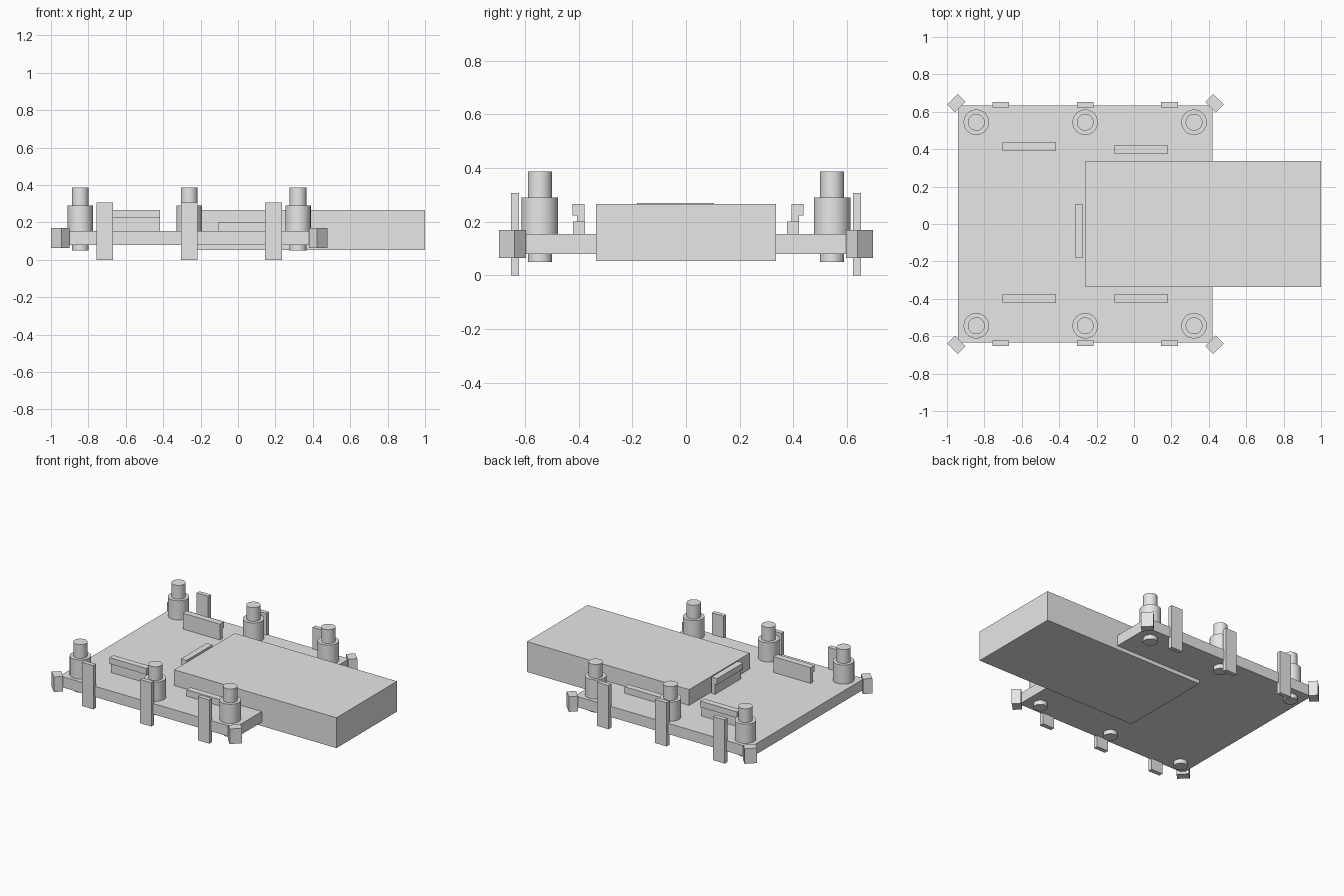
import bpy, bmesh, math

if "Cube" in bpy.data.objects:
    bpy.data.objects.remove(bpy.data.objects["Cube"])

grey = bpy.data.materials.new("light_grey")
grey.diffuse_color = (0.8, 0.8, 0.8, 1)
grey.use_nodes = True
grey.node_tree.nodes["Principled BSDF"].inputs["Base Color"].default_value = grey.diffuse_color


def finish(name, bm):
    bmesh.ops.recalc_face_normals(bm, faces=bm.faces)
    me = bpy.data.meshes.new(name)
    bm.to_mesh(me)
    bm.free()
    me.materials.append(grey)
    ob = bpy.data.objects.new(name, me)
    bpy.context.collection.objects.link(ob)
    return ob


def box(name, x0, x1, y0, y1, z0, z1):
    bm = bmesh.new()
    bmesh.ops.create_cube(bm, size=1)
    for v in bm.verts:
        v.co = ((x0 + x1) / 2 + v.co.x * (x1 - x0),
                (y0 + y1) / 2 + v.co.y * (y1 - y0),
                (z0 + z1) / 2 + v.co.z * (z1 - z0))
    return finish(name, bm)


def lathe(name, x, y, profile, n=48):
    """Closed stepped post from (radius, height) pairs."""
    bm = bmesh.new()
    rings = [[bm.verts.new((x + r * math.cos(2 * math.pi * i / n),
                            y + r * math.sin(2 * math.pi * i / n), z)) for i in range(n)]
             for r, z in profile]
    bm.faces.new(rings[0])
    bm.faces.new(rings[-1])
    for a, b in zip(rings, rings[1:]):
        for i in range(n):
            j = (i + 1) % n
            f = bm.faces.new((a[i], a[j], b[j], b[i]))
            f.smooth = True
    bm.edges.ensure_lookup_table()
    for e in bm.edges:   # keep the steps crisp
        if abs(e.verts[0].co.z - e.verts[1].co.z) < 1e-6:
            e.smooth = False
    return finish(name, bm)


def clip(name, length, z0, z1, lip=0.043):
    """Upright strip along x with a lip hooking towards +y."""
    prof = [(-0.022, z0), (0.006, z0), (0.006, z1 - lip), (0.022, z1 - lip),
            (0.022, z1), (-0.022, z1)]
    bm = bmesh.new()
    ends = [[bm.verts.new((s * length / 2, y, z)) for y, z in prof] for s in (-1, 1)]
    for e in ends:
        bm.faces.new(e)
    for i in range(6):
        j = (i + 1) % 6
        bm.faces.new((ends[0][i], ends[0][j], ends[1][j], ends[1][i]))
    return finish(name, bm)


# main plate and projecting block
box("base_plate", -0.94, 0.42, -0.634, 0.634, 0.08, 0.155)
box("projecting_block", -0.26, 1.0, -0.336, 0.336, 0.053, 0.266)

for s, side in ((-1, "front"), (1, "back")):
    # stepped posts passing through the plate
    for i, x in enumerate((-0.843, -0.261, 0.321)):
        lathe(f"{side}_post_{i + 1}", x, s * 0.544,
              [(0.045, 0.05), (0.045, 0.155), (0.068, 0.155), (0.068, 0.29),
               (0.045, 0.29), (0.045, 0.387)])
    # upright slats on the plate edges
    for i, x in enumerate((-0.712, -0.261, 0.189)):
        box(f"{side}_slat_{i + 1}", x - 0.045, x + 0.045,
            s * 0.637 - 0.015, s * 0.637 + 0.015, 0.0, 0.307)
    # tall hooked strip and low strip
    c = clip(f"{side}_tall_clip", 0.288, 0.15, 0.266)
    c.location = (-0.56, 0.415 if s > 0 else -0.4, 0)
    c.rotation_euler.z = 0 if s > 0 else math.pi
    box(f"{side}_low_clip", -0.107, 0.182, s * 0.399 - 0.022, s * 0.399 + 0.022, 0.15, 0.2)
    # diagonal corner bumpers
    for x, sx, end in ((-0.95, -1, "left"), (0.43, 1, "right")):
        b = box(f"{side}_{end}_bumper", -0.03, 0.03, -0.04, 0.04, 0.064, 0.17)
        b.location = (x, s * 0.646, 0)
        b.rotation_euler.z = math.atan2(s, sx)

# hooked strip at the inner end of the block
c = clip("block_end_clip", 0.288, 0.15, 0.27)
c.location = (-0.294, -0.039, 0)
c.rotation_euler.z = math.pi / 2
